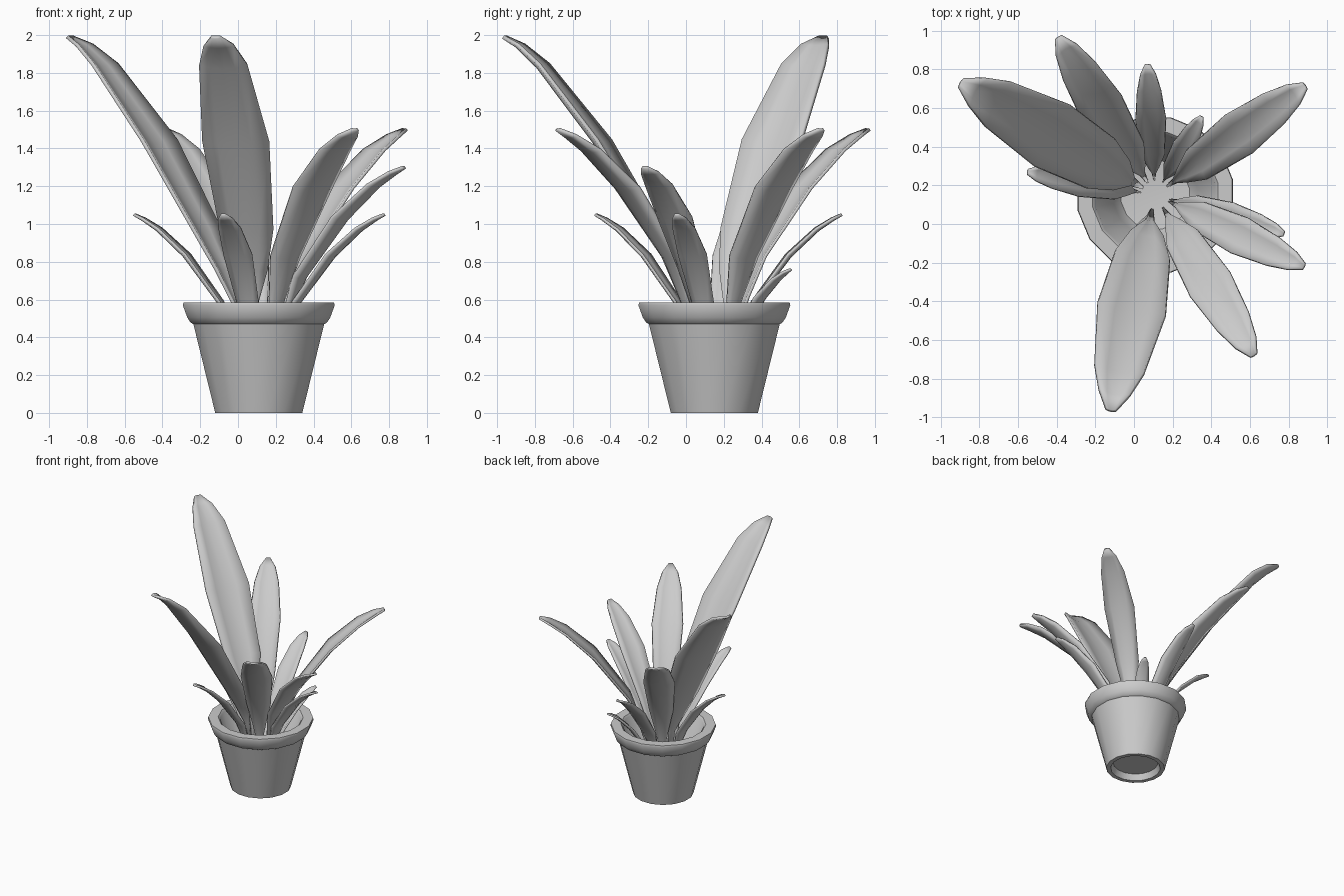
import bpy, bmesh, math
from mathutils import Vector

cube = bpy.data.objects.get("Cube")
if cube:
    bpy.data.objects.remove(cube, do_unlink=True)

CENTRE = Vector((0.11, 0.15, 0.0))
LEAF_BASE = 0.06      # height where the leaves spring from the pot floor
BASE_RADIUS = 0.08


def make_material(name, colour):
    mat = bpy.data.materials.new(name)
    mat.use_nodes = True
    mat.diffuse_color = colour
    mat.node_tree.nodes["Principled BSDF"].inputs["Base Color"].default_value = colour
    return mat


grey = make_material("plain_grey", (0.6, 0.6, 0.6, 1.0))


def make_object(name, bm, angle):
    bmesh.ops.recalc_face_normals(bm, faces=bm.faces)
    mesh = bpy.data.meshes.new(name)
    bm.to_mesh(mesh)
    bm.free()
    mesh.materials.append(grey)
    obj = bpy.data.objects.new(name, mesh)
    bpy.context.collection.objects.link(obj)
    bpy.ops.object.select_all(action='DESELECT')
    obj.select_set(True)
    bpy.context.view_layer.objects.active = obj
    bpy.ops.object.shade_smooth_by_angle(angle=math.radians(angle))
    return obj


def make_pot(sides=16):
    # Closed profile: recessed underside, tapered wall, rim, hollow inside
    profile = [(0.18, 0.05), (0.20, 0.0), (0.235, 0.0), (0.353, 0.47),
               (0.368, 0.478), (0.386, 0.505), (0.41, 0.57), (0.406, 0.585),
               (0.33, 0.585), (0.315, 0.57), (0.22, 0.15), (0.18, 0.09)]
    bm = bmesh.new()
    rings = []
    for r, z in profile:
        ring = []
        for i in range(sides):
            a = math.tau * (i + 0.5) / sides
            ring.append(bm.verts.new(CENTRE + Vector((r * math.cos(a), r * math.sin(a), z))))
        rings.append(ring)
    for low, high in zip(rings, rings[1:]):
        for i in range(sides):
            j = (i + 1) % sides
            bm.faces.new((low[i], low[j], high[j], high[i]))
    # Underside and inner floor
    for ring, z in ((rings[0], 0.05), (rings[-1], 0.07)):
        hub = bm.verts.new(CENTRE + Vector((0, 0, z)))
        for i in range(sides):
            bm.faces.new((ring[i], ring[(i + 1) % sides], hub))
    return make_object("pot", bm, 45)


# Leaf shapes: share of height, share of reach, share of half width
ARCHED = [(0, 0, 0.05), (0.26, 0.06, 0.14), (0.38, 0.12, 0.4),
          (0.53, 0.22, 0.76), (0.78, 0.53, 1.0), (0.92, 0.78, 0.78),
          (0.975, 0.92, 0.5), (1.0, 1.0, 0.16)]
STRAIGHT = [(0, 0, 0.05), (0.27, 0.06, 0.14), (0.36, 0.13, 0.5),
            (0.47, 0.24, 0.8), (0.71, 0.51, 1.0), (0.92, 0.81, 0.72),
            (0.975, 0.92, 0.45), (1.0, 1.0, 0.14)]


def make_leaf(name, tip, half_width, shape=ARCHED):
    tip = Vector(tip)
    out = Vector((tip.x - CENTRE.x, tip.y - CENTRE.y, 0))
    reach = out.length - BASE_RADIUS
    height = tip.z - LEAF_BASE
    out.normalize()
    side = Vector((-out.y, out.x, 0))
    up = Vector((0, 0, 1))
    lift = (up * reach - out * height).normalized()   # towards the upper face
    bm = bmesh.new()
    rows = []
    for h, r, w in shape:
        mid = CENTRE + out * (BASE_RADIUS + r * reach) + up * (LEAF_BASE + h * height)
        w *= half_width
        # Edges curl up to form a shallow trough
        rows.append([bm.verts.new(mid + side * (u * w) + lift * (0.25 * w * (u * u - 0.4)))
                     for u in (-1, -0.5, 0, 0.5, 1)])
    for a, b in zip(rows, rows[1:]):
        for i in range(len(a) - 1):
            bm.faces.new((a[i], a[i + 1], b[i + 1], b[i]))
    leaf = make_object(name, bm, 60)
    thick = leaf.modifiers.new("thickness", 'SOLIDIFY')
    thick.thickness = 0.008 + 0.006 * height
    thick.offset = 0
    return leaf


make_pot()

# Two tall straight leaves
make_leaf("tall_front_leaf", (-0.12, -0.965, 1.99), 0.178, STRAIGHT)
make_leaf("tall_right_leaf", (-0.895, 0.73, 1.99), 0.182, STRAIGHT)

# Arched leaves: tips and half widths
for leaf_name, leaf_tip, leaf_width in [
    ("back_right_leaf", (-0.39, 0.965, 1.5), 0.12),
    ("back_leaf", (0.07, 0.825, 1.05), 0.078),
    ("tiny_back_leaf", (0.35, 0.555, 0.76), 0.058),
    ("back_left_leaf", (0.885, 0.715, 1.5), 0.12),
    ("small_left_leaf", (0.775, -0.05, 1.05), 0.078),
    ("left_leaf", (0.88, -0.22, 1.3), 0.1),
    ("front_left_leaf", (0.62, -0.68, 1.5), 0.12),
    ("small_right_leaf", (-0.55, 0.27, 1.05), 0.078),
    ("small_front_leaf", (-0.08, -0.48, 1.05), 0.078),
]:
    make_leaf(leaf_name, leaf_tip, leaf_width)
